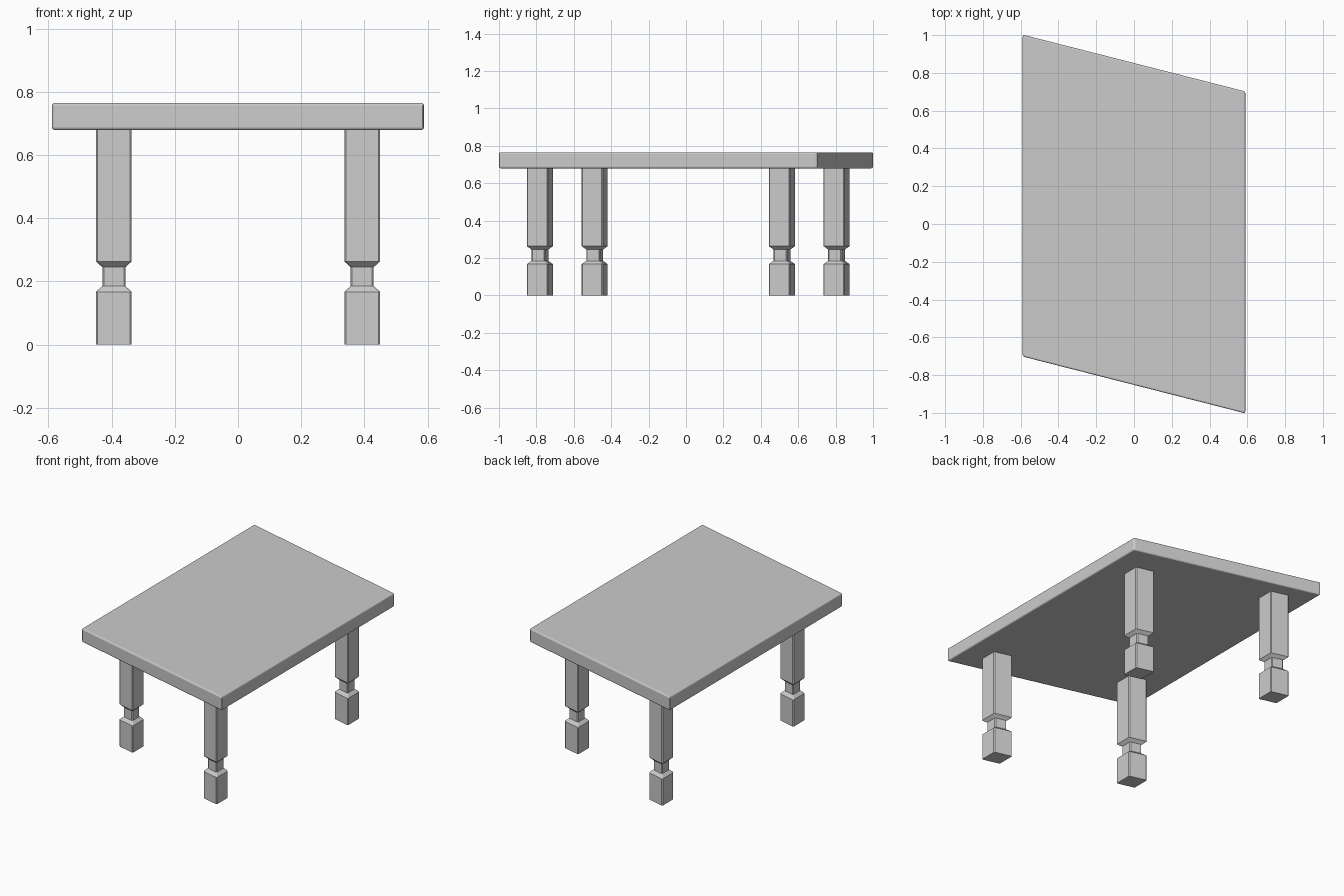
import bpy, bmesh

if "Cube" in bpy.data.objects:
    bpy.data.objects.remove(bpy.data.objects["Cube"])

SHEAR = -0.255   # the whole table is skewed: y shifts with x


def make_object(name, bm, loc):
    bmesh.ops.recalc_face_normals(bm, faces=bm.faces)
    for v in bm.verts:
        v.co.y += SHEAR * v.co.x
    me = bpy.data.meshes.new(name)
    bm.to_mesh(me)
    bm.free()
    ob = bpy.data.objects.new(name, me)
    ob.location = loc
    bpy.context.collection.objects.link(ob)
    return ob


# table top: slab with rounded edges
bm = bmesh.new()
bmesh.ops.create_cube(bm, size=1)
bmesh.ops.scale(bm, vec=(1.178, 1.704, 0.086), verts=bm.verts)
bmesh.ops.bevel(bm, geom=bm.edges[:], offset=0.009, segments=3,
                profile=0.5, affect='EDGES')
make_object("table_top", bm, (0, 0, 0.722))

# legs: square section with softened corners, pinched at a neck
PROFILE = [(0.0565, 0), (0.0565, 0.167), (0.0365, 0.185),
           (0.0365, 0.245), (0.0565, 0.263), (0.0565, 0.68)]
CHAMFER = 0.005


def leg(name, x, y):
    bm = bmesh.new()
    rings = []
    for h, z in PROFILE:
        c = h - CHAMFER
        pts = [(h, -c), (h, c), (c, h), (-c, h),
               (-h, c), (-h, -c), (-c, -h), (c, -h)]
        rings.append([bm.verts.new((px, py, z)) for px, py in pts])
    for a, b in zip(rings, rings[1:]):
        for i in range(8):
            j = (i + 1) % 8
            bm.faces.new((a[i], a[j], b[j], b[i]))
    bm.faces.new(rings[0][::-1])
    bm.faces.new(rings[-1])
    make_object(name, bm, (x, y, 0))


leg("front_right_leg", 0.393, -0.781)
leg("front_left_leg", -0.393, -0.488)
leg("back_right_leg", 0.393, 0.513)
leg("back_left_leg", -0.393, 0.805)
